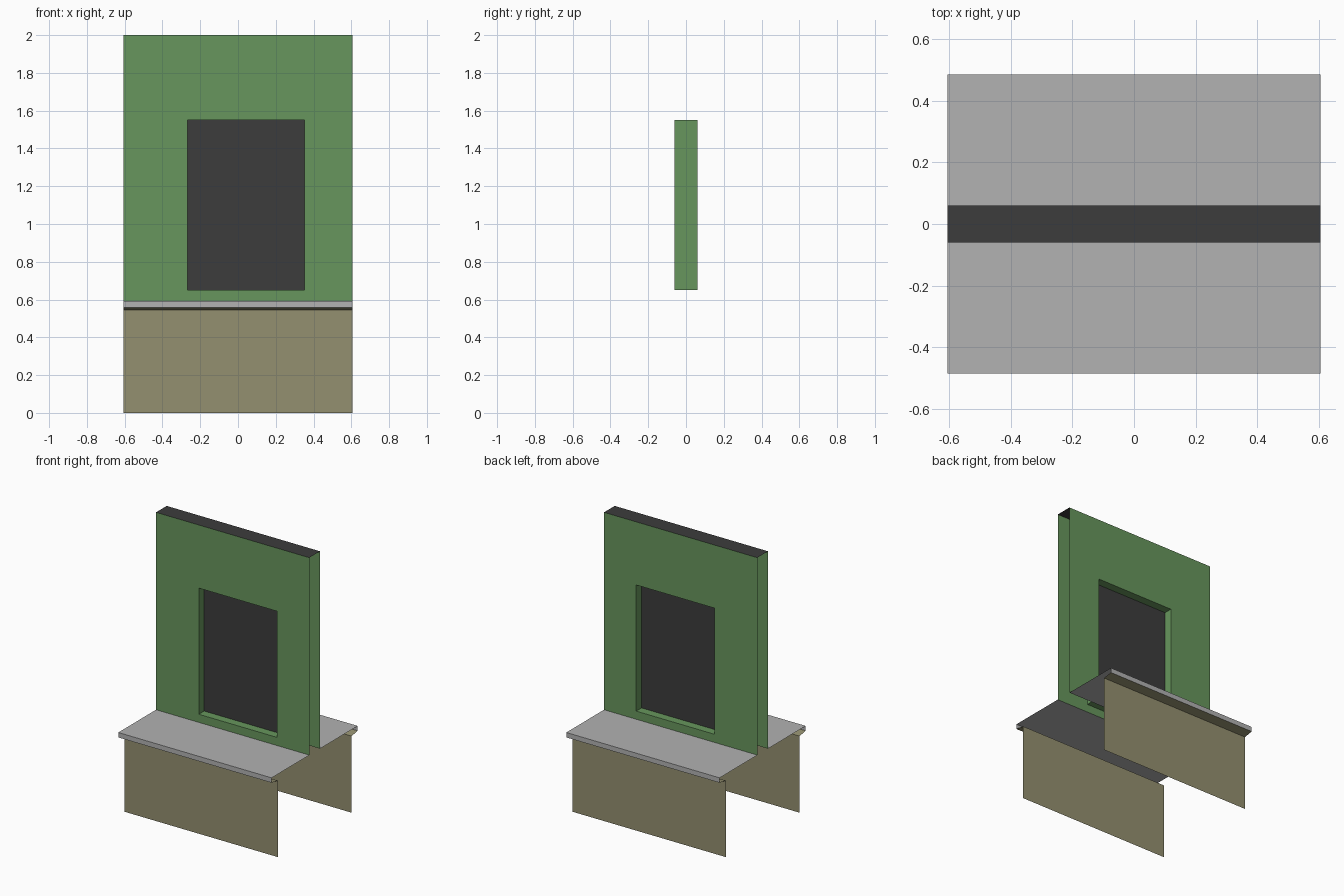
import bpy

if "Cube" in bpy.data.objects:
    bpy.data.objects.remove(bpy.data.objects["Cube"])

W = 0.605                       # half width of the wall segment
T = 0.06                        # half thickness of the upper wall
WX0, WX1 = -0.267, 0.351        # window opening
WZ0, WZ1 = 0.65, 1.55
LEDGE_Y, LEDGE_Z = 0.485, 0.592
BASE_Y = 0.415


def material(name, rgb):
    m = bpy.data.materials.new(name)
    m.diffuse_color = (*rgb, 1)
    m.use_nodes = True
    m.node_tree.nodes["Principled BSDF"].inputs["Base Color"].default_value = m.diffuse_color
    return m


green = material("green_paint", (0.136, 0.305, 0.109))
tan = material("tan_stone", (0.296, 0.279, 0.162))
grey = material("light_grey", (0.445, 0.445, 0.445))
dark = material("dark_grey", (0.045, 0.045, 0.045))


def make(name, verts, faces, mat, mirrored=True):
    """Open sheet object, built for the front and mirrored to the back."""
    me = bpy.data.meshes.new(name)
    me.from_pydata(verts, [], faces)
    me.materials.append(mat)
    ob = bpy.data.objects.new(name, me)
    bpy.context.collection.objects.link(ob)
    if mirrored:
        mod = ob.modifiers.new("Mirror", 'MIRROR')
        mod.use_axis = (False, True, False)
        mod.use_clip = True
    return ob


def sweep(name, profile, mat):
    """Sweep a (y, z) profile across the full width, ends left open."""
    verts = [(x, y, z) for y, z in profile for x in (-W, W)]
    faces = [(2 * i, 2 * i + 1, 2 * i + 3, 2 * i + 2)
             for i in range(len(profile) - 1)]
    make(name, verts, faces, mat)


def rect(x0, x1, z0, z1, y):
    return [(x0, y, z0), (x1, y, z0), (x1, y, z1), (x0, y, z1)]


# Lower wall with the slightly sloped soffit under the ledge
sweep("base_wall", [(-BASE_Y, 0), (-BASE_Y, 0.546), (-LEDGE_Y, 0.557)], tan)

# Ledge: front edge and flat top running to the upper wall
sweep("ledge", [(-LEDGE_Y, 0.557), (-LEDGE_Y, LEDGE_Z), (-T, LEDGE_Z)], grey)

# Dark cap on top of the upper wall
sweep("wall_cap", [(-T, 2), (0, 2)], dark)

# Upper wall: ring of faces around the opening, plus the window reveal
verts = (rect(-W, W, LEDGE_Z, 2, -T) + rect(WX0, WX1, WZ0, WZ1, -T)
         + rect(WX0, WX1, WZ0, WZ1, 0))
faces = []
for i in range(4):
    j = (i + 1) % 4
    faces.append((i, j, 4 + j, 4 + i))
    faces.append((4 + i, 4 + j, 8 + j, 8 + i))
make("upper_wall", verts, faces, green)

# Window pane in the middle of the wall
make("window_pane", rect(WX0, WX1, WZ0, WZ1, 0), [(0, 1, 2, 3)], dark, False)
